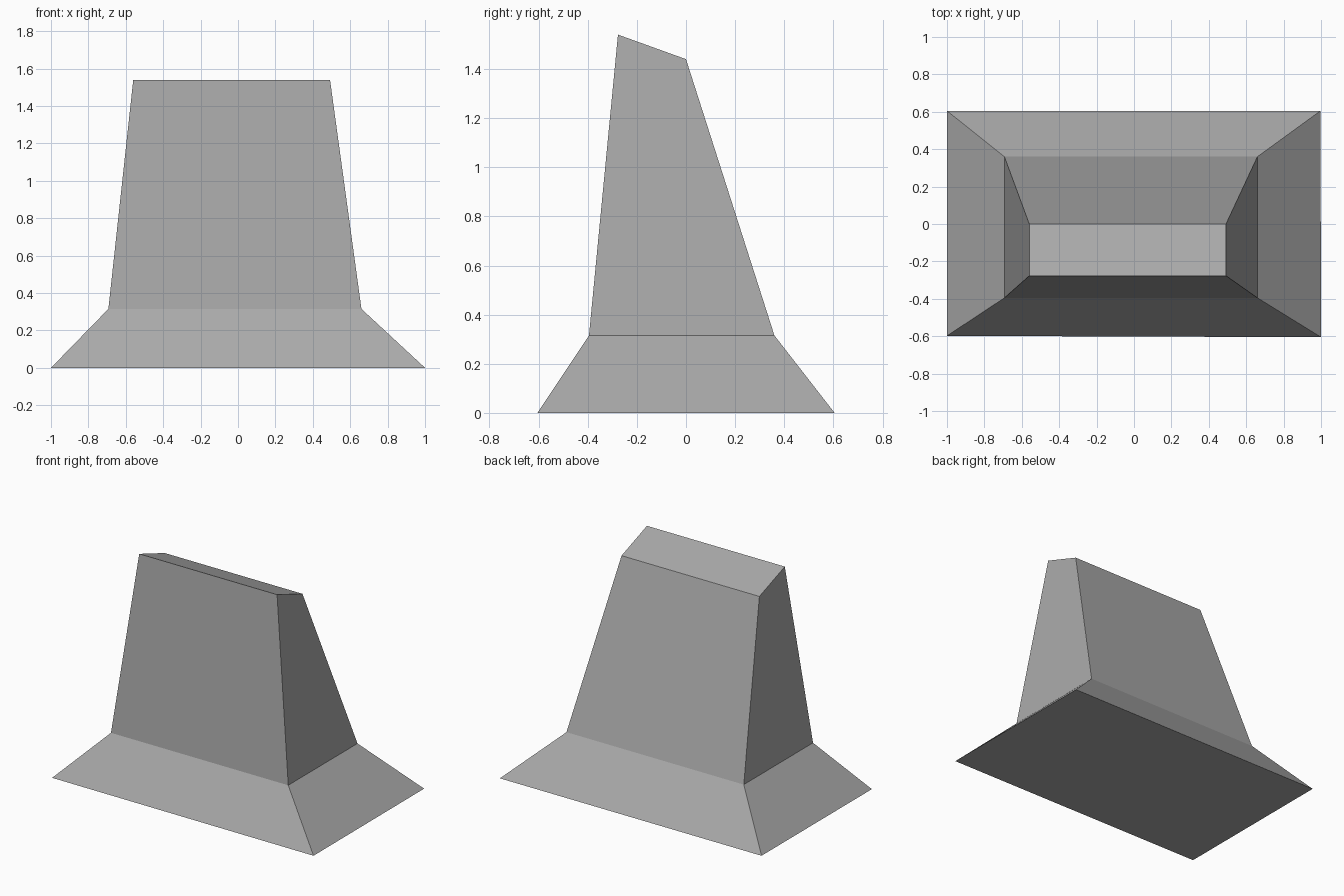
import bpy
import bmesh

cube = bpy.data.objects.get("Cube")
if cube:
    bpy.data.objects.remove(cube, do_unlink=True)

# Plain grey material
grey = bpy.data.materials.new("grey")
grey.use_nodes = True
colour = (0.40, 0.40, 0.40, 1.0)
grey.diffuse_color = colour
grey.node_tree.nodes["Principled BSDF"].inputs["Base Color"].default_value = colour


def ring(bm, left, right, front, back, z_front, z_back):
    """Four corners of one level, counter-clockwise from above."""
    corners = [(left, front, z_front), (right, front, z_front),
               (right, back, z_back), (left, back, z_back)]
    return [bm.verts.new(c) for c in corners]


# Flared base, tapering tower and sloped top
bm = bmesh.new()
levels = [
    ring(bm, -1.0, 0.997, -0.605, 0.605, 0.0, 0.0),
    ring(bm, -0.693, 0.66, -0.395, 0.36, 0.315, 0.315),
    ring(bm, -0.56, 0.492, -0.277, 0.0, 1.54, 1.44),
]
for low, high in zip(levels, levels[1:]):
    for i in range(4):
        j = (i + 1) % 4
        bm.faces.new((low[i], low[j], high[j], high[i]))
bm.faces.new(levels[-1])
bm.faces.new(reversed(levels[0]))

# Slight skew of the base corners
levels[0][0].co.y = -0.598
levels[0][1].co.x = 1.0

mesh = bpy.data.meshes.new("flared_pedestal")
bm.to_mesh(mesh)
bm.free()
mesh.materials.append(grey)
pedestal = bpy.data.objects.new("flared_pedestal", mesh)
bpy.context.collection.objects.link(pedestal)
